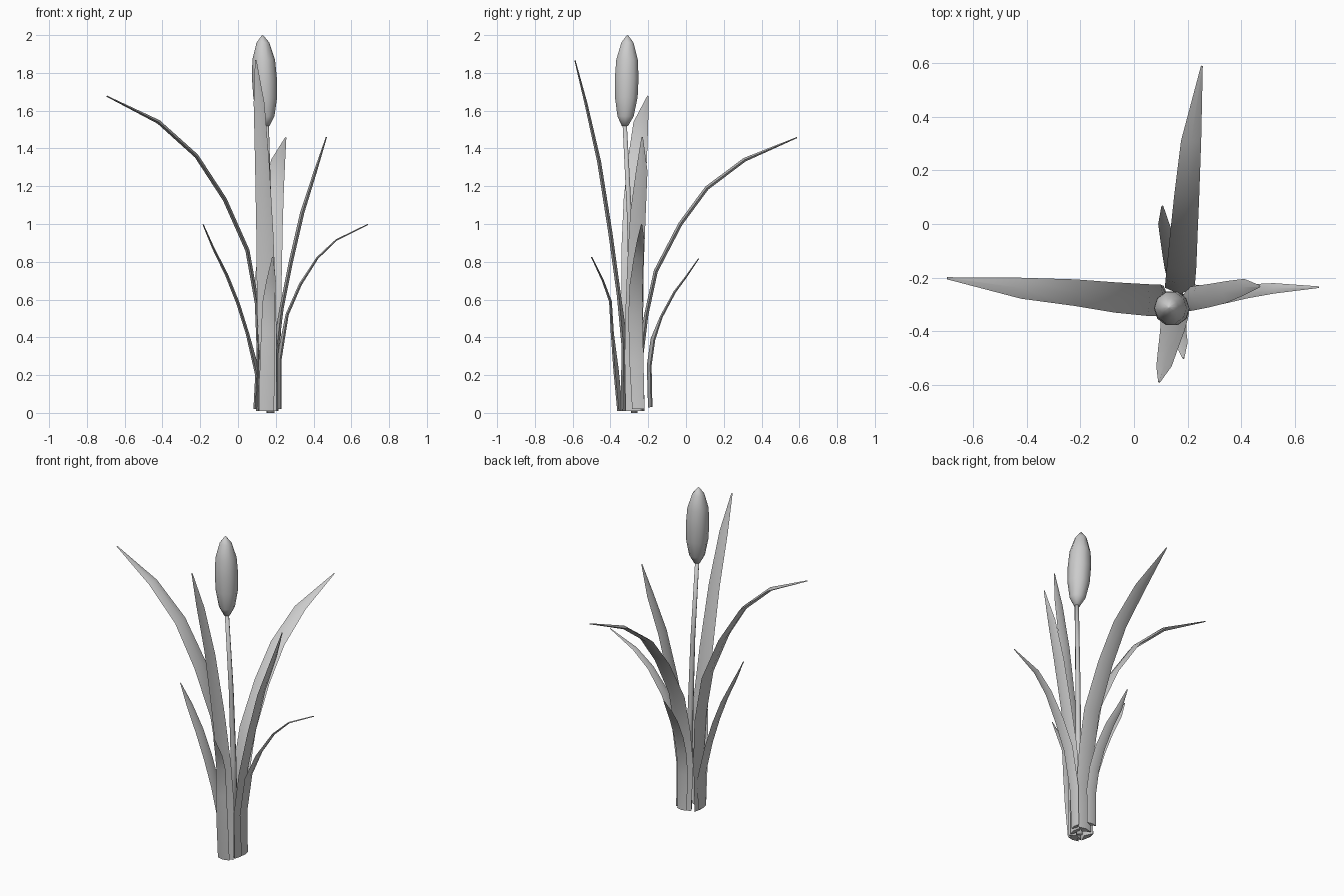
import bpy, math
from mathutils import Vector


def make_object(name, verts, faces):
    mesh = bpy.data.meshes.new(name)
    mesh.from_pydata(verts, [], faces)
    mesh.polygons.foreach_set("use_smooth", [True] * len(faces))
    mesh.update()
    ob = bpy.data.objects.new(name, mesh)
    bpy.context.collection.objects.link(ob)
    return ob


def leaf(name, axis, out, rows, thick=0.022):
    """Closed lens-shaped blade. Rows are (lean position, height, low edge, high edge)."""
    verts, faces = [], []
    for i, (u, z, lo, hi) in enumerate(rows):
        a, b = rows[max(i - 1, 0)], rows[min(i + 1, len(rows) - 1)]
        d = Vector((b[0] - a[0], b[1] - a[1])).normalized()
        # outward / downward normal of the blade, in the lean plane
        n = Vector((d.y, -d.x)) if out > 0 else Vector((-d.y, d.x))
        h = max(0.003, thick / 2 * min(1, (hi - lo) / 0.08))
        inner = h * (2.2 if z < 0.4 else 1)      # blades are fuller at the foot
        mid = (lo + hi) / 2
        for c, s in ((lo, 0), (mid, h), (hi, 0), (mid, -inner)):
            p, q = u + n.x * s, max(0, z + n.y * s)
            verts.append((p, c, q) if axis == 'x' else (c, p, q))
    for i in range(len(rows) - 1):
        for j in range(4):
            k, m = i * 4 + j, i * 4 + (j + 1) % 4
            faces.append((k, m, m + 4, k + 4))
    e = len(verts) - 4
    faces += [(3, 2, 1, 0), (e, e + 1, e + 2, e + 3)]
    if (axis == 'x') != (out > 0):
        faces = [f[::-1] for f in faces]
    ob = make_object(name, verts, faces)
    # keep the blade edges crisp
    bpy.context.view_layer.objects.active = ob
    ob.select_set(True)
    bpy.ops.object.shade_smooth_by_angle(angle=math.radians(80))
    ob.select_set(False)
    return ob


def lathe(name, rings, sides):
    """Closed round part from (x, y, z, radius) rings."""
    verts, faces = [], []
    for x, y, z, r in rings:
        for k in range(sides):
            t = 2 * math.pi * k / sides
            verts.append((x + r * math.cos(t), y + r * math.sin(t), z))
    for i in range(len(rings) - 1):
        for k in range(sides):
            m = (k + 1) % sides
            faces.append((i * sides + k, i * sides + m,
                          (i + 1) * sides + m, (i + 1) * sides + k))
    faces.append(tuple(range(sides))[::-1])
    top = (len(rings) - 1) * sides
    faces.append(tuple(range(top, top + sides)))
    return make_object(name, verts, faces)


# Stem and seed head
lathe("stem", [(0.172, -0.275, 0.0, 0.02), (0.170, -0.287, 0.6, 0.018),
               (0.163, -0.30, 1.05, 0.015), (0.15, -0.325, 1.54, 0.013)], 6)
lathe("seed_head", [(0.15, -0.323, 1.52, 0.018), (0.148, -0.32, 1.57, 0.045),
                    (0.144, -0.316, 1.67, 0.063), (0.14, -0.314, 1.77, 0.066),
                    (0.136, -0.312, 1.87, 0.060), (0.132, -0.31, 1.96, 0.034),
                    (0.13, -0.31, 2.0, 0.003)], 10)

# Large leaves
leaf("left_leaf", 'x', -1, [
    (0.105, 0.01, -0.335, -0.235), (0.11, 0.32, -0.34, -0.23), (0.10, 0.58, -0.343, -0.226),
    (0.05, 0.86, -0.342, -0.224), (-0.07, 1.13, -0.33, -0.217), (-0.22, 1.36, -0.305, -0.206),
    (-0.42, 1.54, -0.278, -0.20), (-0.695, 1.677, -0.206, -0.198)])
leaf("back_leaf", 'y', 1, [
    (-0.23, 0.01, 0.125, 0.215), (-0.237, 0.30, 0.115, 0.225), (-0.21, 0.52, 0.117, 0.228),
    (-0.16, 0.75, 0.122, 0.232), (-0.03, 1.0, 0.135, 0.237), (0.11, 1.19, 0.15, 0.243),
    (0.31, 1.34, 0.175, 0.25), (0.588, 1.458, 0.249, 0.256)])
leaf("front_leaf", 'y', -1, [
    (-0.335, 0.01, 0.11, 0.205), (-0.33, 0.35, 0.105, 0.205), (-0.355, 0.62, 0.10, 0.20),
    (-0.40, 0.95, 0.097, 0.187), (-0.46, 1.33, 0.09, 0.165), (-0.53, 1.64, 0.083, 0.14),
    (-0.588, 1.867, 0.09, 0.098)])
leaf("right_leaf", 'x', 1, [
    (0.20, 0.01, -0.32, -0.235), (0.20, 0.30, -0.325, -0.235), (0.23, 0.55, -0.32, -0.23),
    (0.28, 0.80, -0.31, -0.223), (0.34, 1.06, -0.295, -0.213), (0.41, 1.28, -0.265, -0.204),
    (0.468, 1.46, -0.236, -0.228)])

# Small outer leaves
leaf("right_small_leaf", 'x', 1, [
    (0.222, 0.02, -0.285, -0.22), (0.222, 0.28, -0.30, -0.225), (0.26, 0.52, -0.305, -0.23),
    (0.33, 0.68, -0.298, -0.23), (0.42, 0.82, -0.277, -0.225), (0.52, 0.915, -0.259, -0.22),
    (0.688, 0.998, -0.238, -0.232)], 0.018)
leaf("left_small_leaf", 'x', -1, [
    (0.09, 0.02, -0.325, -0.25), (0.10, 0.20, -0.333, -0.25), (0.05, 0.42, -0.335, -0.255),
    (0.0, 0.58, -0.335, -0.256), (-0.06, 0.73, -0.33, -0.257), (-0.13, 0.87, -0.318, -0.265),
    (-0.185, 0.998, -0.306, -0.299)], 0.018)
leaf("front_small_leaf", 'y', -1, [
    (-0.355, 0.01, 0.11, 0.19), (-0.375, 0.22, 0.115, 0.195), (-0.39, 0.42, 0.122, 0.195),
    (-0.40, 0.59, 0.13, 0.195), (-0.44, 0.70, 0.15, 0.20), (-0.50, 0.825, 0.18, 0.187)], 0.018)
leaf("back_small_leaf", 'y', 1, [
    (-0.185, 0.03, 0.125, 0.19), (-0.19, 0.25, 0.12, 0.19), (-0.17, 0.39, 0.115, 0.185),
    (-0.13, 0.51, 0.108, 0.175), (-0.06, 0.64, 0.098, 0.155), (0.0, 0.72, 0.09, 0.132),
    (0.067, 0.817, 0.102, 0.109)], 0.018)
